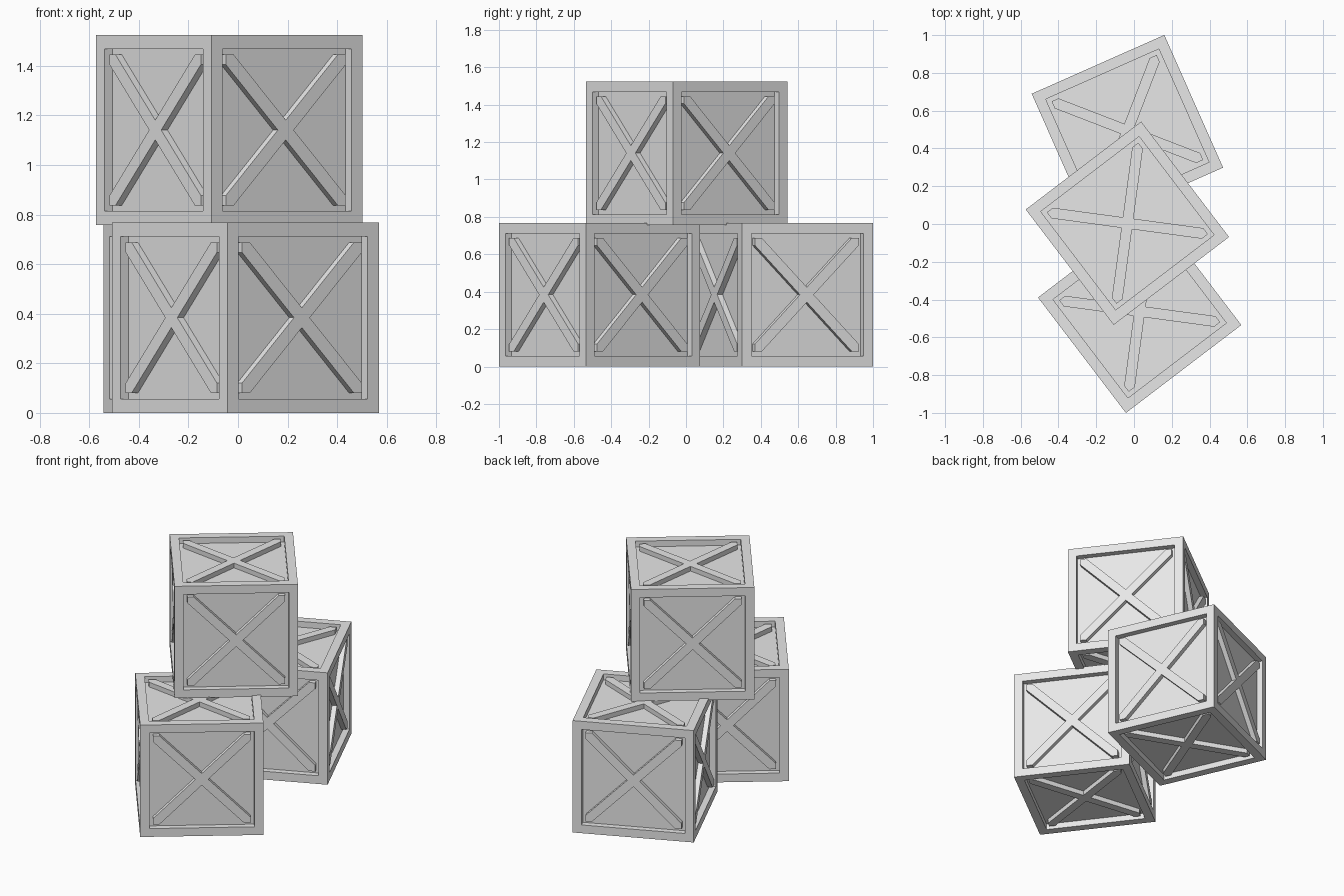
import bpy
import bmesh
from math import radians
from mathutils import Matrix, Vector

cube = bpy.data.objects.get("Cube")
if cube:
    bpy.data.objects.remove(cube, do_unlink=True)

SIZE = 0.768          # crate edge length
HALF = SIZE / 2
FRAME = 0.08          # width of the frame boards
PANEL_DEPTH = 0.04    # how far the panels sit behind the frame
BRACE_DEPTH = 0.008   # how far the braces sit behind the frame
BRACE = 0.04          # brace width measured along the frame edge

grey = bpy.data.materials.new("plain grey")
grey.use_nodes = True
colour = (0.8, 0.8, 0.8, 1)
grey.diffuse_color = colour
grey.node_tree.nodes["Principled BSDF"].inputs["Base Color"].default_value = colour


def finish(bm, name):
    bmesh.ops.recalc_face_normals(bm, faces=bm.faces)
    mesh = bpy.data.meshes.new(name)
    bm.to_mesh(mesh)
    bm.free()
    mesh.materials.append(grey)
    return mesh


def body_mesh():
    # cube with every face inset and pushed in
    bm = bmesh.new()
    bmesh.ops.create_cube(bm, size=SIZE)
    panels = list(bm.faces)
    bmesh.ops.inset_individual(bm, faces=panels, thickness=FRAME)
    bm.normal_update()
    for panel in panels:
        inward = -panel.normal * PANEL_DEPTH
        # straight recess walls: inset ring stays on the surface
        result = bmesh.ops.extrude_discrete_faces(bm, faces=[panel])
        floor = result["faces"][0]
        bmesh.ops.translate(bm, verts=floor.verts, vec=inward)
    return finish(bm, "crate_body")


def brace_mesh():
    # one X-shaped plate per face, ending in the recess corners
    bm = bmesh.new()
    a = HALF - FRAME
    arm = [(a, a - BRACE), (a, a), (a - BRACE, a), (0, BRACE)]
    outline = [Matrix.Rotation(radians(90 * q), 3, 'Z') @ Vector((x, y, HALF - PANEL_DEPTH))
               for q in range(4) for x, y in arm]
    sides = [Matrix.Rotation(radians(90 * i), 3, 'X') for i in range(4)]
    sides += [Matrix.Rotation(radians(s), 3, 'Y') for s in (90, -90)]
    for turn in sides:
        face = bm.faces.new([bm.verts.new(turn @ p) for p in outline])
        top = bmesh.ops.extrude_face_region(bm, geom=[face], use_keep_orig=True)["geom"]
        moved = [v for v in top if isinstance(v, bmesh.types.BMVert)]
        outward = turn @ Vector((0, 0, PANEL_DEPTH - BRACE_DEPTH))
        bmesh.ops.translate(bm, verts=moved, vec=outward)
    return finish(bm, "crate_braces")


body, braces = body_mesh(), brace_mesh()

# Stack: two crates on the ground and one across them
crates = {
    "front_crate": ((0.03, -0.462, HALF), 37.3),
    "back_crate": ((-0.035, 0.494, HALF), 23.9),
    "top_crate": ((-0.035, 0.004, 0.757 + HALF), 37.3),
}
for name, (place, angle) in crates.items():
    for part, mesh in (("body", body), ("braces", braces)):
        obj = bpy.data.objects.new(f"{name}_{part}", mesh)
        obj.location = place
        obj.rotation_euler.z = radians(angle)
        bpy.context.collection.objects.link(obj)
